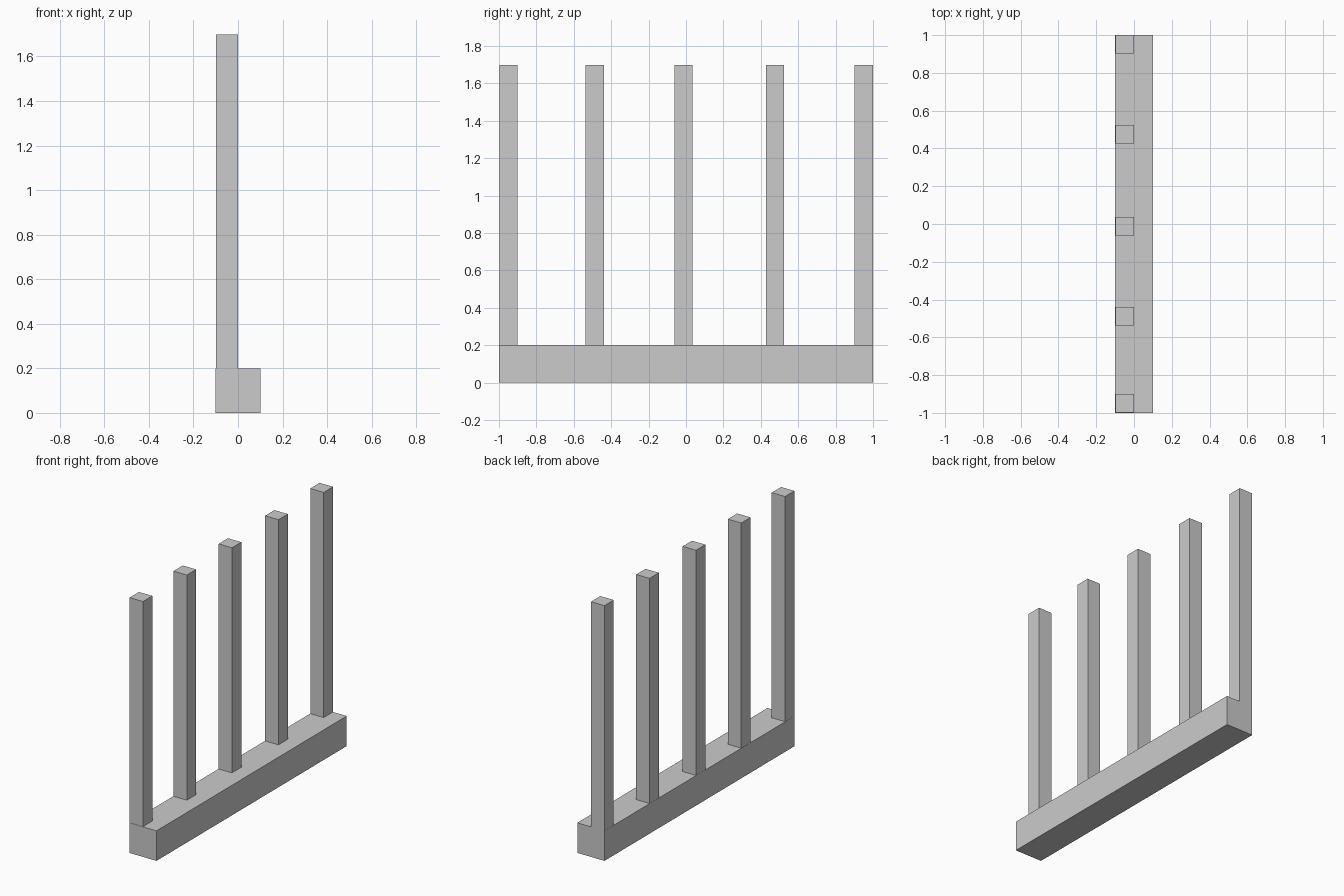
import bpy

if "Cube" in bpy.data.objects:
    bpy.data.objects.remove(bpy.data.objects["Cube"])


def box(name, lo, hi):
    size = [b - a for a, b in zip(lo, hi)]
    centre = [(a + b) / 2 for a, b in zip(lo, hi)]
    bpy.ops.mesh.primitive_cube_add(size=1, location=centre)
    obj = bpy.context.object
    obj.name = name
    obj.scale = size
    bpy.ops.object.transform_apply(location=False, rotation=False, scale=True)
    return obj


# Long base beam
box("base_beam", (-0.1, -1, 0), (0.1, 1, 0.2))

# Row of square posts along the left edge of the beam
W = 0.098
for i, y in enumerate((-0.949, -0.488, -0.013, 0.476, 0.951), 1):
    box(f"post_{i}", (-0.099, y - W / 2, 0.2), (-0.001, y + W / 2, 1.698))
